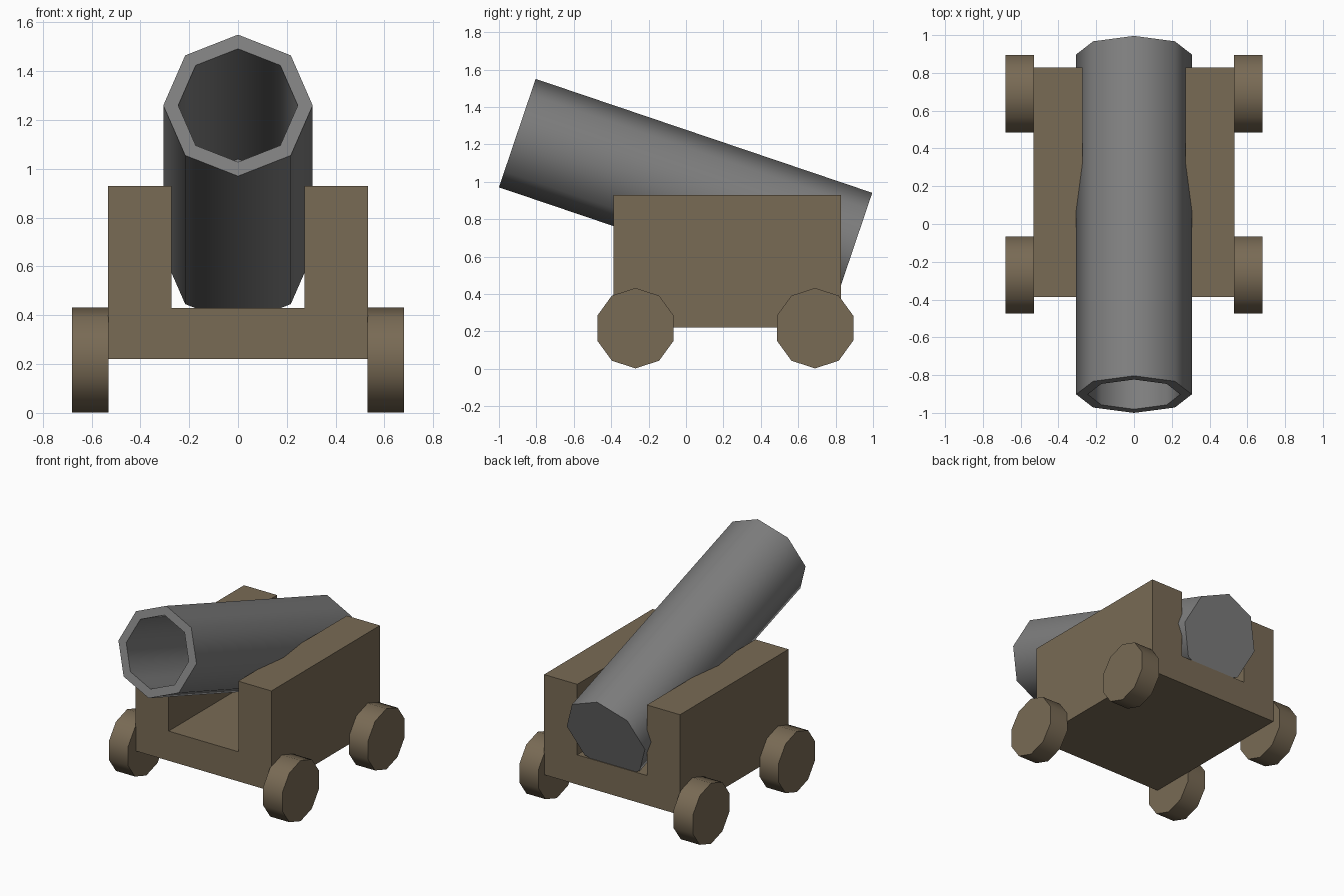
import bpy, bmesh
from math import radians, cos, sin, pi
from mathutils import Matrix, Vector

if "Cube" in bpy.data.objects:
    bpy.data.objects.remove(bpy.data.objects["Cube"])


def material(name, color):
    mat = bpy.data.materials.new(name)
    mat.diffuse_color = (*color, 1)
    mat.use_nodes = True
    mat.node_tree.nodes["Principled BSDF"].inputs["Base Color"].default_value = mat.diffuse_color
    return mat


def finish(name, bm, mat, smooth_angle=None):
    bmesh.ops.recalc_face_normals(bm, faces=bm.faces)
    mesh = bpy.data.meshes.new(name)
    bm.to_mesh(mesh)
    bm.free()
    mesh.materials.append(mat)
    obj = bpy.data.objects.new(name, mesh)
    bpy.context.collection.objects.link(obj)
    if smooth_angle:
        bpy.ops.object.select_all(action='DESELECT')
        obj.select_set(True)
        bpy.context.view_layer.objects.active = obj
        bpy.ops.object.shade_smooth_by_angle(angle=radians(smooth_angle))
    return obj


wood = material("wood", (0.19, 0.145, 0.09))
iron = material("iron", (0.21, 0.21, 0.21))

# Carriage: U-shaped profile extruded along y
half = [(0.533, 0.22), (0.533, 0.93), (0.273, 0.93), (0.273, 0.43)]
profile = half + [(-x, z) for x, z in reversed(half)]
bm = bmesh.new()
face = bm.faces.new([bm.verts.new((x, -0.387, z)) for x, z in profile])
ext = bmesh.ops.extrude_face_region(bm, geom=[face])
bmesh.ops.translate(bm, vec=(0, 1.215, 0),
                    verts=[v for v in ext["geom"] if isinstance(v, bmesh.types.BMVert)])
finish("carriage", bm, wood)

# Wheels: ten-sided discs, a vertex pointing straight up
for side, sx in (("right", 1), ("left", -1)):
    for end, y in (("front", -0.27), ("rear", 0.69)):
        bm = bmesh.new()
        outline = [(y + 0.215 * sin(2 * pi * i / 10), 0.217 + 0.215 * cos(2 * pi * i / 10))
                   for i in range(10)]
        face = bm.faces.new([bm.verts.new((sx * 0.53, a, b)) for a, b in outline])
        ext = bmesh.ops.extrude_face_region(bm, geom=[face])
        bmesh.ops.translate(bm, vec=(sx * 0.15, 0, 0),
                            verts=[v for v in ext["geom"] if isinstance(v, bmesh.types.BMVert)])
        finish(f"wheel_{end}_{side}", bm, wood, 50)

# Barrel: eight-sided tube, closed breech and blind bore, tilted muzzle up
SIDES = 8
bm = bmesh.new()
rings = []
for r, y in ((0.306, 1.9), (0.306, 0), (0.245, 0), (0.245, 1.41)):
    rings.append([bm.verts.new((r * sin(2 * pi * i / SIDES), y, r * cos(2 * pi * i / SIDES)))
                  for i in range(SIDES)])
for a, b in zip(rings, rings[1:]):
    for i in range(SIDES):
        j = (i + 1) % SIDES
        bm.faces.new((a[i], a[j], b[j], b[i]))
bm.faces.new(rings[0])
bm.faces.new(rings[-1])
barrel = finish("barrel", bm, iron, 60)
barrel.matrix_world = (Matrix.Translation(Vector((0, -0.902, 1.26)))
                       @ Matrix.Rotation(radians(-18.7), 4, 'X'))
